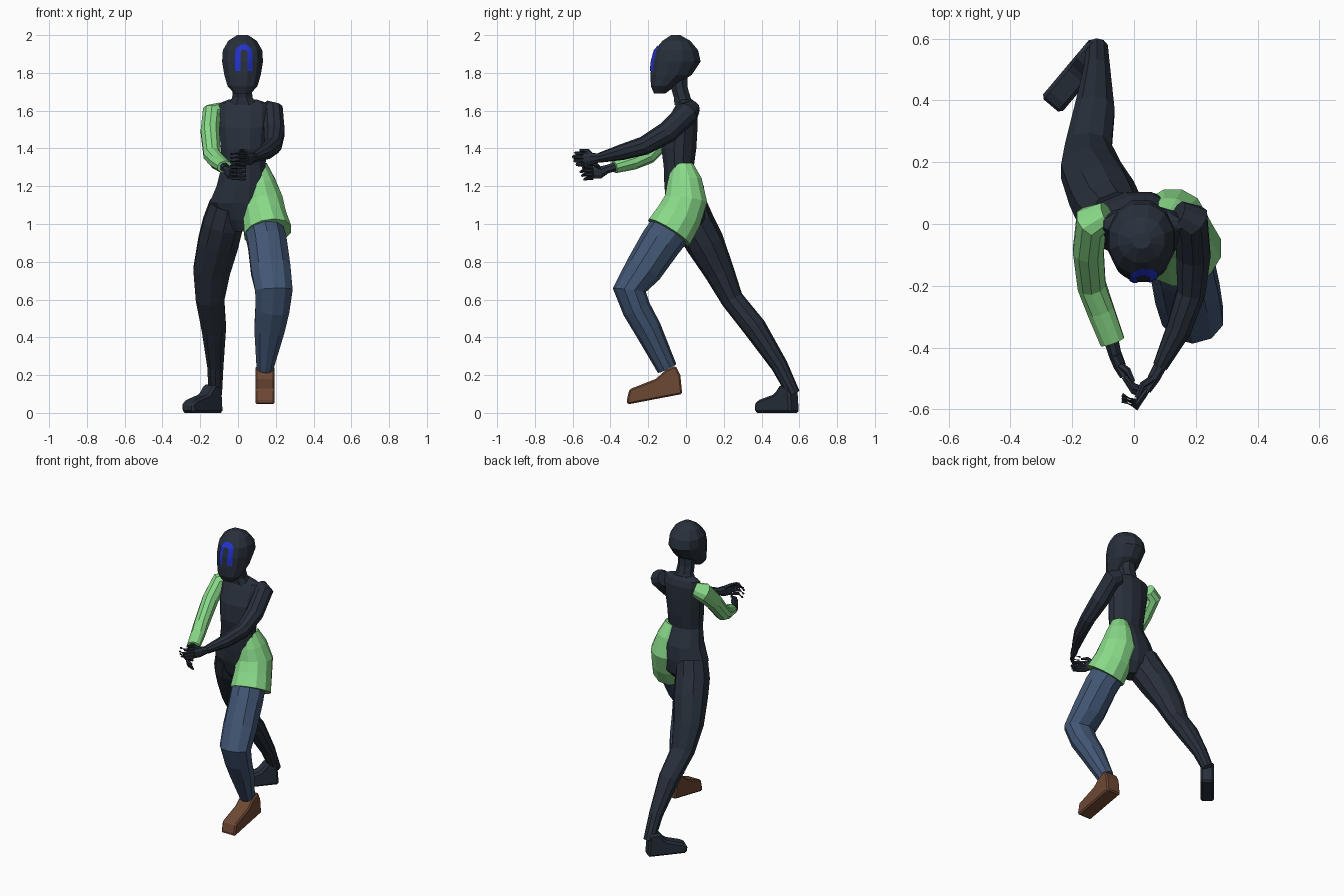
import bpy, bmesh, math
from mathutils import Vector
from mathutils.bvhtree import BVHTree

if "Cube" in bpy.data.objects:
    bpy.data.objects.remove(bpy.data.objects["Cube"])


def material(name, rgb):
    m = bpy.data.materials.new(name)
    m.diffuse_color = (*rgb, 1)
    m.use_nodes = True
    m.node_tree.nodes["Principled BSDF"].inputs["Base Color"].default_value = m.diffuse_color
    return m


DARK = material("dark slate", (0.021, 0.029, 0.043))
GREEN = material("light green", (0.25, 0.70, 0.25))
DENIM = material("denim blue", (0.054, 0.093, 0.175))
BROWN = material("boot brown", (0.155, 0.065, 0.034))
BLUE = material("bright blue", (0.017, 0.032, 0.62))


def make(name, bm, mat):
    bmesh.ops.recalc_face_normals(bm, faces=bm.faces)
    me = bpy.data.meshes.new(name)
    bm.to_mesh(me)
    bm.free()
    me.materials.append(mat)
    ob = bpy.data.objects.new(name, me)
    bpy.context.collection.objects.link(ob)
    return ob


def loft(name, rings, mat, n=10, flat=False):
    """Skin elliptical rings (x, y, z, side radius, depth radius) along a path."""
    bm = bmesh.new()
    pts = [Vector(r[:3]) for r in rings]
    loops = []
    for i, r in enumerate(rings):
        if flat:
            t = Vector((0, 0, 1))
        else:
            a = (pts[i] - pts[i - 1]).normalized() if i else Vector()
            b = (pts[i + 1] - pts[i]).normalized() if i < len(pts) - 1 else Vector()
            t = (a + b).normalized()
        u = Vector((1, 0, 0))
        u = (u - t * u.dot(t)).normalized()
        v = t.cross(u)
        loop = []
        for k in range(n):
            ang = 2 * math.pi * (k + 0.5) / n
            loop.append(bm.verts.new(pts[i] + u * r[3] * math.cos(ang) + v * r[4] * math.sin(ang)))
        loops.append(loop)
    for a, b in zip(loops, loops[1:]):
        for k in range(n):
            bm.faces.new((a[k], a[(k + 1) % n], b[(k + 1) % n], b[k]))
    bm.faces.new(loops[0])
    bm.faces.new(loops[-1])
    return make(name, bm, mat)


def foot(name, heel, direction, profile, half, mat):
    """Extrude a side profile (distance from heel, height) to a foot."""
    d = Vector((*direction, 0)).normalized()
    side = Vector((-d.y, d.x, 0)) * half
    base = Vector((*heel, 0))
    bm = bmesh.new()
    rows = [[bm.verts.new(base + d * p + Vector((0, 0, z)) + side * s) for p, z in profile] for s in (-1, 1)]
    n = len(profile)
    bm.faces.new(rows[0])
    bm.faces.new(rows[1])
    for k in range(n):
        j = (k + 1) % n
        bm.faces.new((rows[0][k], rows[0][j], rows[1][j], rows[1][k]))
    ob = make(name, bm, mat)
    bev = ob.modifiers.new("bevel", "BEVEL")
    bev.width = 0.012
    bev.segments = 1
    return ob


# head: (height, front y, back y, half width)
HEAD = [(1.69, -.17, -.11, .045), (1.73, -.188, -.055, .082), (1.79, -.192, .035, .1),
        (1.86, -.187, .082, .112), (1.92, -.17, .068, .108), (1.97, -.127, .025, .078),
        (2.0, -.08, -.03, .03)]
head = loft("head", [(.024, (a + b) / 2, z, w, (b - a) / 2) for z, a, b, w in HEAD], DARK, 12, True)

# arch mark on the face, draped just over the head surface
bm = bmesh.new()
for v in head.data.vertices:
    bm.verts.new(v.co)
bm.verts.ensure_lookup_table()
for p in head.data.polygons:
    bm.faces.new([bm.verts[i] for i in p.vertices])
tree = BVHTree.FromBMesh(bm)
bm.free()
bm = bmesh.new()
path = [(s, 0, 1.81 + .019 * k) for s in (1,) for k in range(5)]
path += [(math.cos(a), math.sin(a), 1.905) for a in [math.pi * k / 10 for k in range(11)]]
path += [(-1, 0, 1.886 - .019 * k) for k in range(5)]
strip = []
for c, s, z in path:
    row = []
    for r in (.019, .028, .037, .046):
        x, h = .031 + r * c, z + r * s
        hit = tree.ray_cast(Vector((x, -1, h)), Vector((0, 1, 0)))[0]
        row.append(bm.verts.new((x, hit.y - .005, h)))
    strip.append(row)
for a, b in zip(strip, strip[1:]):
    for k in range(3):
        bm.faces.new((a[k], b[k], b[k + 1], a[k + 1]))
make("face_mark", bm, BLUE)

# neck and torso
loft("neck", [(.025, -.01, 1.63, .085, .055), (.023, -.02, 1.67, .058, .048),
              (.022, -.035, 1.72, .055, .048), (.022, -.045, 1.8, .055, .055)], DARK, 8, True)
loft("torso", [(.02, .0, .96, .05, .05), (.015, .01, 1.02, .12, .09), (.01, 0, 1.11, .168, .108),
               (.025, -.01, 1.2, .143, .108), (.03, -.038, 1.31, .12, .083), (.03, -.038, 1.4, .125, .096),
               (.03, -.028, 1.51, .135, .092), (.03, -.005, 1.6, .14, .068), (.028, 0, 1.64, .13, .05),
               (.026, 0, 1.66, .075, .035)], DARK, 12, True)

# tunic flap over the left hip and thigh
loft("hip_tunic", [(.1, -.017, 1.31, .055, .058), (.118, -.007, 1.23, .08, .094), (.125, 0, 1.13, .115, .117),
                   (.14, -.037, 1.04, .118, .125), (.158, -.09, .955, .13, .132)], GREEN, 12)

# legs
loft("left_leg", [(.11, 0, 1.08, .1, .1), (.13, -.06, 1.0, .105, .112), (.155, -.135, .9, .108, .11),
                  (.173, -.225, .76, .11, .1), (.19, -.3, .65, .104, .088), (.182, -.262, .55, .095, .076),
                  (.166, -.2, .44, .084, .072), (.142, -.1, .235, .046, .054)], DENIM)
loft("right_leg", [(-.055, .01, 1.1, .1, .1), (-.08, .045, 1.0, .112, .108), (-.105, .1, .9, .112, .103),
                   (-.14, .175, .75, .102, .08), (-.148, .245, .6, .079, .06), (-.128, .365, .45, .068, .062),
                   (-.12, .495, .25, .045, .045), (-.12, .57, .1, .037, .035)], DARK)

# feet
foot("left_boot", (.143, -.02), (0, -1),
     [(0, .1), (.01, .2), (.035, .25), (.09, .225), (.14, .18), (.28, .125), (.295, .06), (.288, .045)],
     .051, BROWN)
foot("right_foot", (-.106, .578), (-.16, -.19),
     [(0, 0), (.25, 0), (.255, .05), (.22, .07), (.12, .098), (.075, .15), (.012, .15)], .042, DARK)

# arms
loft("left_arm", [(.14, .03, 1.61, .05, .045), (.185, .01, 1.59, .062, .062), (.192, -.1, 1.485, .058, .058),
                  (.185, -.22, 1.415, .048, .05), (.145, -.34, 1.38, .042, .042),
                  (.085, -.46, 1.35, .025, .026)], DARK)
loft("right_sleeve", [(-.085, .03, 1.6, .045, .045), (-.138, .005, 1.58, .058, .062),
                      (-.148, -.085, 1.49, .052, .055), (-.137, -.2, 1.365, .048, .048),
                      (-.108, -.28, 1.33, .046, .043), (-.07, -.38, 1.302, .042, .034)], GREEN)
loft("right_wrist", [(-.078, -.36, 1.307, .026, .026), (-.062, -.42, 1.29, .022, .024)], DARK, 8)


# hands: flat palm, four curled fingers and a thumb
def hand(side, wrist, knuckle, bend, tip, z):
    loft(side + "_palm", [(*wrist, .022, .024), ((wrist[0] + knuckle[0]) / 2, (wrist[1] + knuckle[1]) / 2,
                                                z, .021, .034), (*knuckle, z, .014, .035)], DARK, 8)
    for i in range(4):
        h = z + (i - 1.5) * .02
        reach = .012 * abs(i - 1.8)
        loft(f"{side}_finger_{i + 1}", [(*knuckle, h, .01, .01), (bend[0], bend[1] + reach, h, .01, .01),
                                        (tip[0], tip[1] + reach, h - .006, .007, .007)], DARK, 6)
    mid = [(a + b) / 2 for a, b in zip(wrist, knuckle)]
    loft(side + "_thumb", [(*mid, z + .02, .013, .013),
                           (knuckle[0] * .6 + bend[0] * .4, knuckle[1] + .02, z + .042, .011, .011),
                           (bend[0], bend[1] + .035, z + .046, .007, .007)], DARK, 6)


hand("left", (.085, -.46, 1.35), (.042, -.54), (.008, -.597), (-.038, -.575), 1.345)
hand("right", (-.062, -.42, 1.29), (-.032, -.495), (-.002, -.545), (.04, -.56), 1.272)
